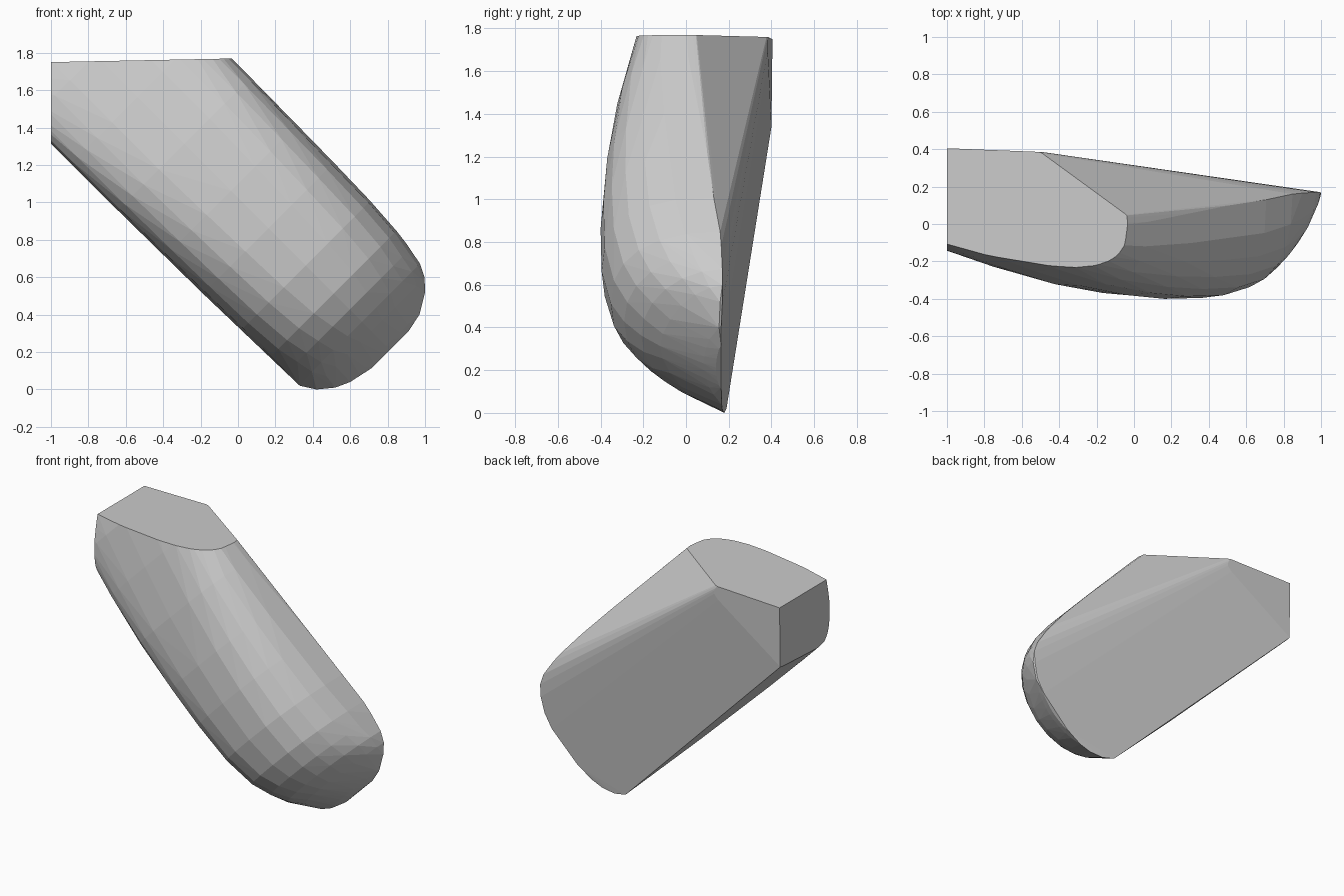
import bpy, bmesh, math
from mathutils import Vector

if "Cube" in bpy.data.objects:
    bpy.data.objects.remove(bpy.data.objects["Cube"])


def hull(points):
    """Closed convex skin around a set of points."""
    bm = bmesh.new()
    for p in points:
        bm.verts.new(p)
    bmesh.ops.remove_doubles(bm, verts=bm.verts, dist=0.002)
    bmesh.ops.convex_hull(bm, input=bm.verts)
    loose = [v for v in bm.verts if not v.link_faces]
    bmesh.ops.delete(bm, geom=loose, context='VERTS')
    return bm


def back_y(x, z):
    """Flat sloping back face."""
    return 0.219 - 0.0932 * x + 0.0655 * z


# Rounded front: cross-sections along the diagonal axis
# (position along axis, half width, side y, front y, squareness)
SECTIONS = [
    (-2.75, 0.71, 0.0, -0.11, 2.8), (-2.55, 0.71, 0.0, -0.165, 2.8),
    (-2.1, 0.71, -0.02, -0.25, 2.8), (-1.6, 0.71, 0.01, -0.33, 2.8),
    (-1.1, 0.705, 0.06, -0.38, 2.7), (-0.7, 0.70, 0.10, -0.40, 2.6),
    (-0.3, 0.69, 0.13, -0.395, 2.5), (0.0, 0.67, 0.16, -0.352, 2.35),
    (0.17, 0.64, 0.165, -0.29, 2.15), (0.3, 0.62, 0.17, -0.21, 1.95),
    (0.40, 0.57, 0.17, -0.12, 1.7), (0.48, 0.48, 0.17, -0.02, 1.6),
    (0.56, 0.35, 0.165, 0.08, 1.6), (0.6, 0.2, 0.165, 0.14, 1.6),
]
N = 12
points = []
for v, half, side, front, n in SECTIONS:
    for i in range(N + 1):
        a = math.pi * i / N
        c, s = math.cos(a), math.sin(a)
        u = 1.025 + half * math.copysign(abs(c) ** (2 / n), c)
        y = side + (front - side) * max(s, 0) ** (2 / n)
        points.append(Vector(((u + v) / 2, y, (u - v) / 2)))

# Rim of the flat back, then its two long edges run past the cut ends
for x, z in [(0.33, 0.02), (0.42, 0), (0.52, 0.01), (0.6, 0.04), (0.76, 0.16),
             (0.9, 0.3), (0.97, 0.4), (1.0, 0.52)]:
    points.append(Vector((x, back_y(x, z), z)))
points.append(Vector((0.975, 0.155, 0.65)))
points.append(Vector((0.9, 0.165, 0.78)))
points.append(Vector((-0.92, 0.447, 2.054)))
points.append(Vector((-1.3, back_y(-1.3, 1.635), 1.635)))

# Trim the left end, the top, the upper back corner and the ground
bm = hull(points)
CUTS = [
    ((-1, 0, 0), (-1, 0, 0)),
    ((-1, 0, 1.75), (-0.02, 0, 1)),
    ((-1, 0.405, 1.75), (0.04, 1, -0.012)),
    ((0, 0, 0), (0, 0, -1)),
    ((1, 0, 0), (1, 0, 0)),
]
for co, no in CUTS:
    bmesh.ops.bisect_plane(bm, geom=bm.verts[:] + bm.edges[:] + bm.faces[:],
                           plane_co=co, plane_no=Vector(no).normalized(),
                           clear_outer=True)
    kept = [v.co.copy() for v in bm.verts]
    bm.free()
    bm = hull(kept)

bmesh.ops.dissolve_limit(bm, angle_limit=math.radians(1), verts=bm.verts, edges=bm.edges)
bmesh.ops.recalc_face_normals(bm, faces=bm.faces)
mesh = bpy.data.meshes.new("rounded_block")
bm.to_mesh(mesh)
bm.free()
bpy.context.collection.objects.link(bpy.data.objects.new("rounded_block", mesh))
